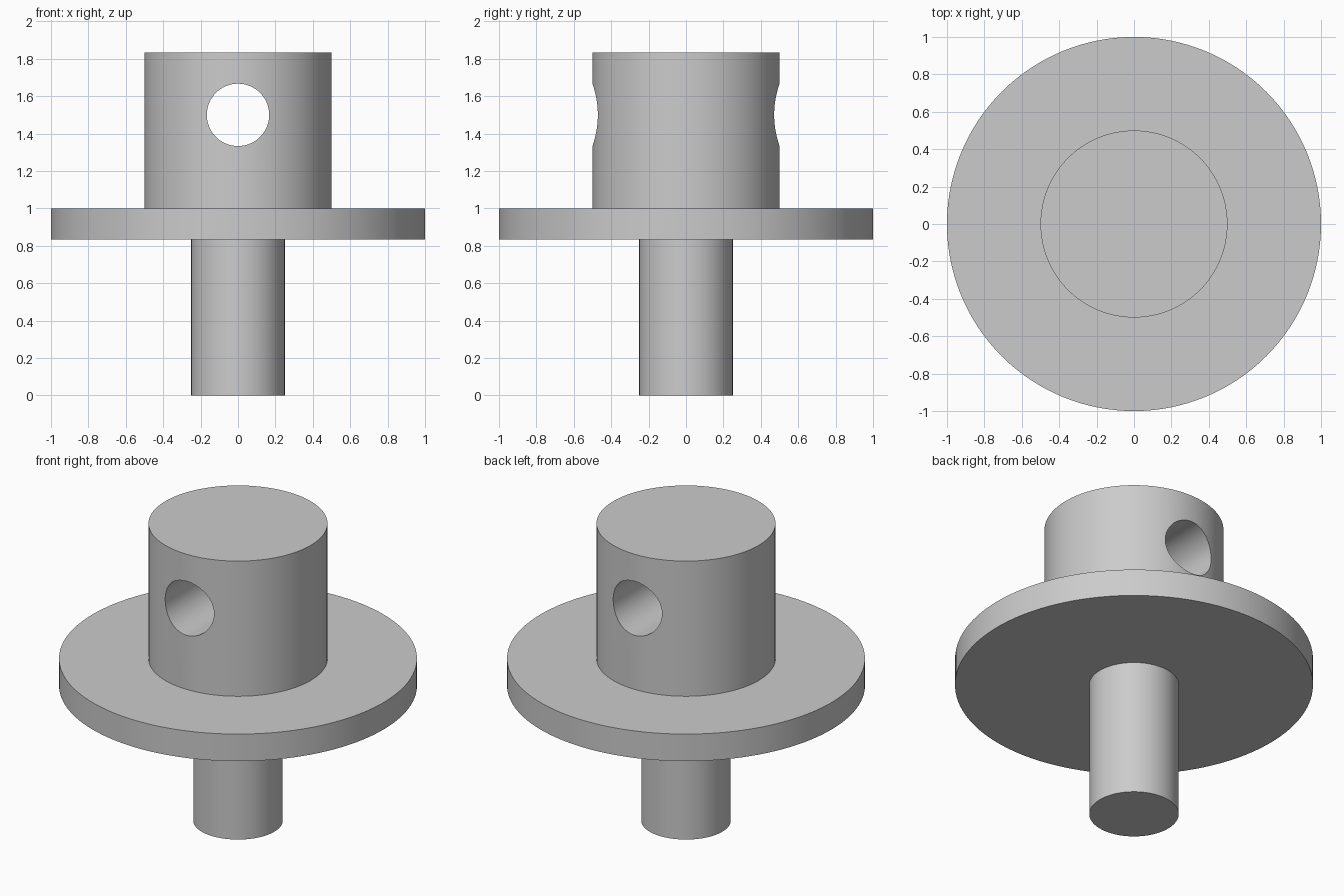
import bpy
import bmesh
from math import cos, sin, pi, radians

SEGMENTS = 128

default = bpy.data.objects.get("Cube")
if default:
    bpy.data.objects.remove(default, do_unlink=True)

# Plain grey metal
grey = bpy.data.materials.new("plain_grey")
grey.use_nodes = True
colour = (0.6, 0.6, 0.6, 1)
grey.diffuse_color = colour
grey.node_tree.nodes["Principled BSDF"].inputs["Base Color"].default_value = colour


def turned_solid(name, profile):
    """Solid of revolution from (radius, height) points, flat n-gon ends."""
    bm = bmesh.new()
    angles = [2 * pi * i / SEGMENTS for i in range(SEGMENTS)]
    rings = [[bm.verts.new((r * cos(a), r * sin(a), z)) for a in angles]
             for r, z in profile]
    for low, high in zip(rings, rings[1:]):
        for i in range(SEGMENTS):
            j = (i + 1) % SEGMENTS
            bm.faces.new((low[i], low[j], high[j], high[i]))
    bm.faces.new(rings[0][::-1])
    bm.faces.new(rings[-1])
    mesh = bpy.data.meshes.new(name)
    bm.to_mesh(mesh)
    bm.free()
    mesh.materials.append(grey)
    obj = bpy.data.objects.new(name, mesh)
    bpy.context.collection.objects.link(obj)
    return obj


# Shaft, flange and head turned as one piece
shaft_r, flange_r, head_r = 0.25, 1.0, 0.5
flange_bottom, flange_top, head_top = 5 / 6, 1.0, 11 / 6
body = turned_solid("flanged_pin", [
    (shaft_r, 0), (shaft_r, flange_bottom),
    (flange_r, flange_bottom), (flange_r, flange_top),
    (head_r, flange_top), (head_r, head_top)])

# Cross hole drilled front to back through the head
drill = turned_solid("hole_cutter", [(1 / 6, -0.8), (1 / 6, 0.8)])
drill.rotation_euler.x = radians(90)
drill.location.z = 1.5
drill.hide_render = True

cut = body.modifiers.new("cross_hole", 'BOOLEAN')
cut.operation = 'DIFFERENCE'
cut.solver = 'EXACT'
cut.object = drill

bpy.ops.object.select_all(action='DESELECT')
body.select_set(True)
bpy.context.view_layer.objects.active = body
bpy.ops.object.modifier_apply(modifier=cut.name)
bpy.data.objects.remove(drill, do_unlink=True)
bpy.ops.object.shade_smooth_by_angle(angle=radians(30))
